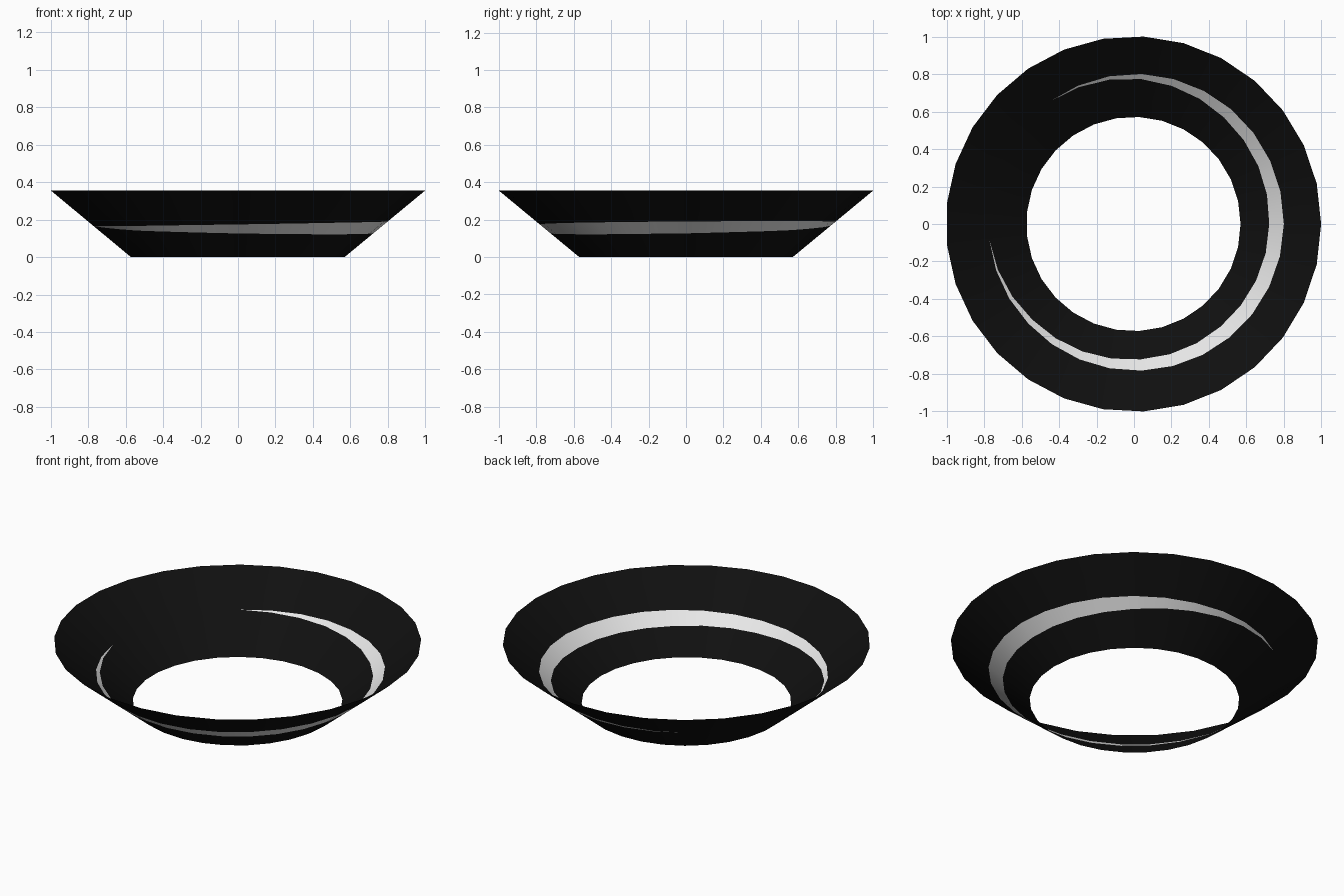
import bpy, bmesh, math

if "Cube" in bpy.data.objects:
    bpy.data.objects.remove(bpy.data.objects["Cube"])

SIDES = 29
R_TOP, R_BOTTOM, HEIGHT = 1.002, 0.572, 0.355


def material(name, value):
    m = bpy.data.materials.new(name)
    m.diffuse_color = (value, value, value, 1)
    m.use_nodes = True
    m.node_tree.nodes["Principled BSDF"].inputs["Base Color"].default_value = m.diffuse_color
    return m


# Crescent stripe edges: angle, inner radius, outer radius
STRIPE = [(0, .725, .803), (45, .743, .805), (90, .777, .802), (124, .792, .792),
          (186.2, .774, .774), (225, .742, .773), (270, .724, .783),
          (315, .718, .795), (360, .725, .803)]


def stripe_at(deg):
    for a, b in zip(STRIPE, STRIPE[1:]):
        if a[0] <= deg <= b[0]:
            t = (deg - a[0]) / (b[0] - a[0])
            return [p + (q - p) * t for p, q in zip(a[1:], b[1:])]


# Open flared ring, with the stripe cut into the sheet
bm = bmesh.new()
columns = []
for i in range(SIDES):
    deg = 360 * i / SIDES
    a = math.radians(deg)
    col = []
    for r in (R_BOTTOM, *stripe_at(deg), R_TOP):
        z = HEIGHT * (r - R_BOTTOM) / (R_TOP - R_BOTTOM)
        col.append(bm.verts.new((r * math.cos(a) - 0.003, r * math.sin(a), z)))
    columns.append(col)
for i in range(SIDES):
    p, q = columns[i], columns[(i + 1) % SIDES]
    for k in range(3):
        f = bm.faces.new((p[k], p[k + 1], q[k + 1], q[k]))
        f.material_index = 1 if k == 1 else 0
        f.smooth = True
# Close the gap where the stripe has run out
bmesh.ops.remove_doubles(bm, verts=bm.verts[:], dist=0.002)
bmesh.ops.recalc_face_normals(bm, faces=bm.faces[:])

mesh = bpy.data.meshes.new("flared_ring")
bm.to_mesh(mesh)
bm.free()
mesh.materials.append(material("black", 0.005))
mesh.materials.append(material("white", 0.8))
ring = bpy.data.objects.new("flared_ring", mesh)
bpy.context.collection.objects.link(ring)
